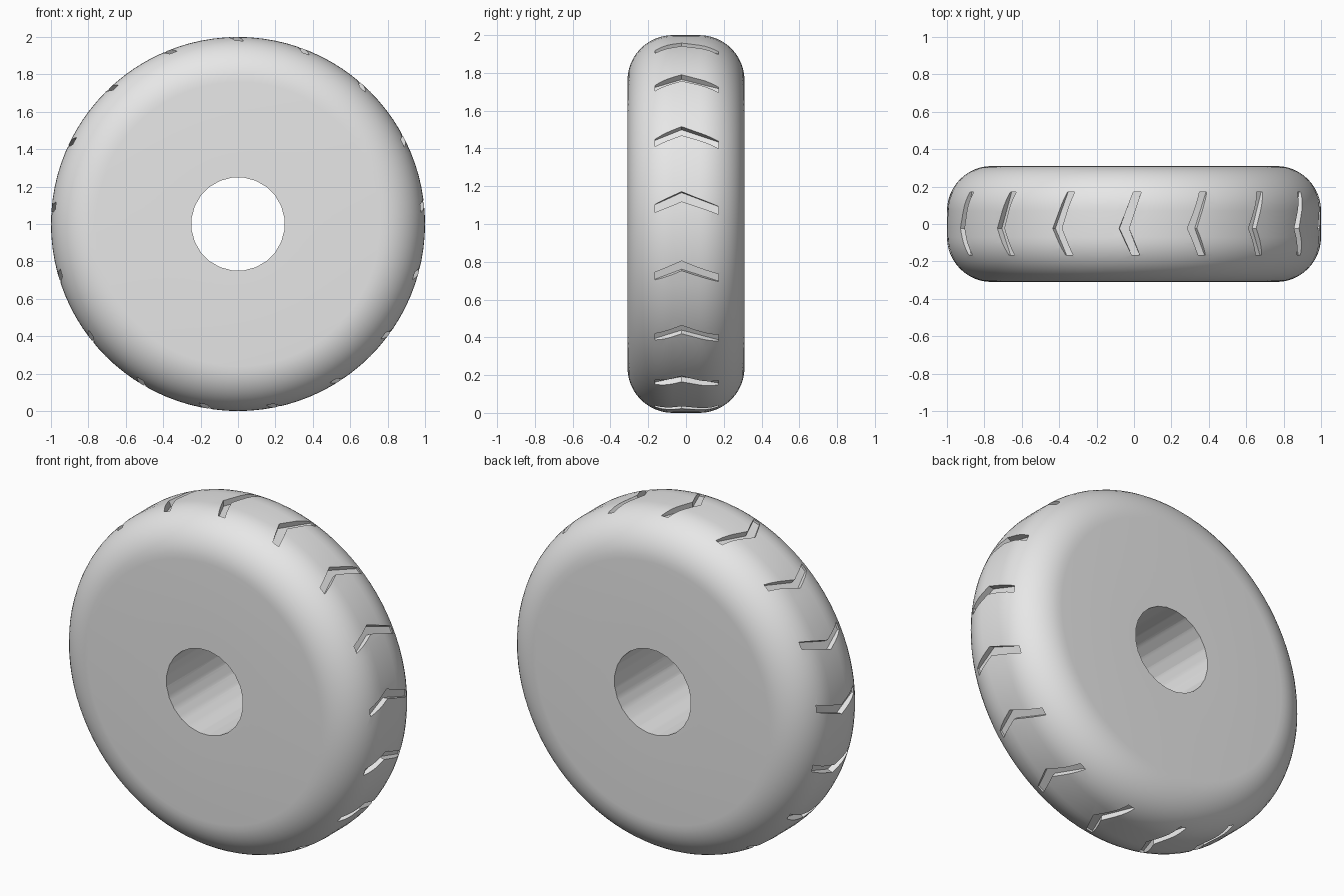
import bpy
import bmesh
from math import sin, cos, pi, radians
from mathutils import Vector

cube = bpy.data.objects.get("Cube")
if cube:
    bpy.data.objects.remove(cube, do_unlink=True)

RADIUS, HALF_WIDTH, ROUND = 1.0, 0.31, 0.24
HOLE_RADIUS, HOLE_SIDES = 0.25, 24
GROOVES, FLOOR_RADIUS = 17, 0.967
CENTRE = Vector((0, 0, RADIUS))


def add_object(name, bm):
    bmesh.ops.recalc_face_normals(bm, faces=bm.faces)
    mesh = bpy.data.meshes.new(name)
    bm.to_mesh(mesh)
    bm.free()
    obj = bpy.data.objects.new(name, mesh)
    bpy.context.collection.objects.link(obj)
    return obj


def polar(radius, angle, y):
    return Vector((radius * cos(angle), y, radius * sin(angle))) + CENTRE


def prism(bm, lower, upper):
    """Closed solid between two matching outlines."""
    a = [bm.verts.new(p) for p in lower]
    b = [bm.verts.new(p) for p in upper]
    bm.faces.new(a)
    bm.faces.new(b)
    for i in range(len(a)):
        j = (i + 1) % len(a)
        bm.faces.new((a[i], a[j], b[j], b[i]))


# Rubber colour
rubber = bpy.data.materials.new("light grey rubber")
rubber.use_nodes = True
rubber.diffuse_color = (0.8, 0.8, 0.8, 1)
rubber.node_tree.nodes["Principled BSDF"].inputs["Base Color"].default_value = (0.8, 0.8, 0.8, 1)

# Tyre body: rounded section turned about the axle
section = [(0, -HALF_WIDTH)]
for side in (-1, 1):
    steps = range(13) if side < 0 else range(12, -1, -1)
    for i in steps:
        a = pi / 2 * i / 12
        section.append((RADIUS - ROUND + ROUND * sin(a),
                        side * (HALF_WIDTH - ROUND + ROUND * cos(a))))
section.append((0, HALF_WIDTH))

bm = bmesh.new()
verts = [bm.verts.new((r, y, RADIUS)) for r, y in section]
edges = [bm.edges.new(pair) for pair in zip(verts, verts[1:])]
bmesh.ops.spin(bm, geom=verts + edges, cent=CENTRE, axis=(0, 1, 0),
               angle=2 * pi, steps=96, use_duplicate=False)
bmesh.ops.remove_doubles(bm, verts=bm.verts, dist=0.0005)
tyre = add_object("tyre", bm)
tyre.data.materials.append(rubber)

# Cutter: axle hole plus the ring of chevron tread grooves
bm = bmesh.new()
hole = [[polar(HOLE_RADIUS, 2 * pi * (i + 0.5) / HOLE_SIDES, y) for i in range(HOLE_SIDES)]
        for y in (-0.5, 0.5)]
prism(bm, *hole)

# Chevron outline as (y, distance round the tread); the tip leads
front = [(-0.165, -0.067), (-0.023, 0), (0.172, -0.077)]
back = [(y, t - 0.053 if y == -0.023 else t - 0.043) for y, t in reversed(front)]
for k in range(GROOVES):
    start = radians(9.88) + 2 * pi * k / GROOVES
    prism(bm, *[[polar(r, start + t, y) for y, t in front + back]
                for r in (FLOOR_RADIUS, 1.06)])
cutter = add_object("groove_cutter", bm)
cutter.data.materials.append(rubber)
cutter.hide_render = True

# Cut, then smooth the rounded surface while keeping groove edges sharp
cut = tyre.modifiers.new("cut", 'BOOLEAN')
cut.operation = 'DIFFERENCE'
cut.solver = 'EXACT'
cut.object = cutter
bpy.ops.object.select_all(action='DESELECT')
tyre.select_set(True)
bpy.context.view_layer.objects.active = tyre
bpy.ops.object.modifier_apply(modifier=cut.name)
bpy.data.objects.remove(cutter, do_unlink=True)
bpy.ops.object.shade_smooth_by_angle(angle=radians(30))
